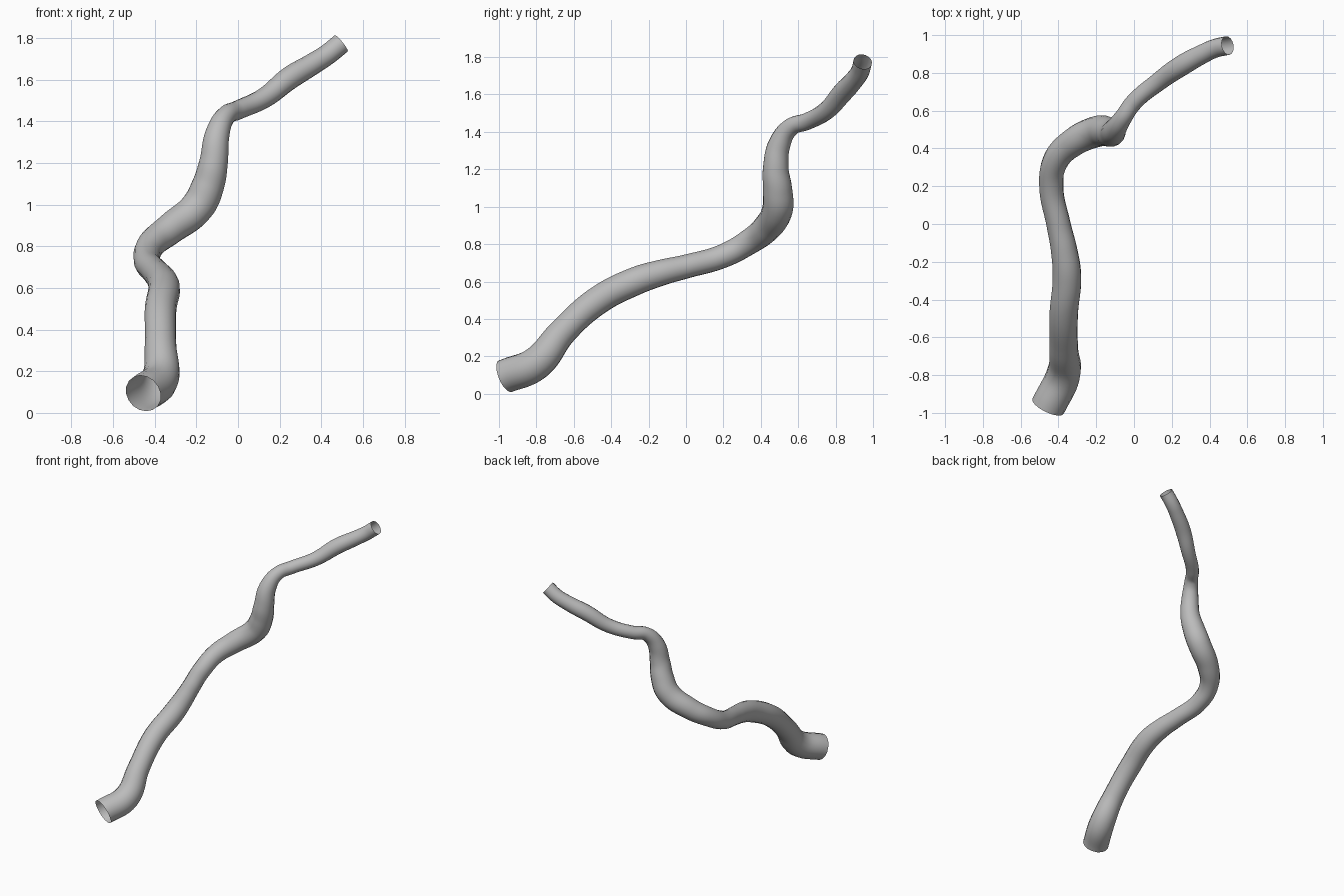
import bpy

cube = bpy.data.objects.get("Cube")
if cube:
    bpy.data.objects.remove(cube, do_unlink=True)

# Plain grey surface
grey = bpy.data.materials.new("plain grey")
grey.use_nodes = True
colour = (0.5, 0.5, 0.5, 1)
grey.diffuse_color = colour
grey.node_tree.nodes["Principled BSDF"].inputs["Base Color"].default_value = colour

# Centre line from the wide low end to the narrow high end: x, y, z, radius
path = [
    (-.455, -.965, .094, .092),
    (-.375, -.80, .163, .09),
    (-.372, -.66, .33, .076),
    (-.372, -.476, .495, .076),
    (-.355, -.275, .60, .076),
    (-.37, -.14, .645, .07),
    (-.40, 0, .68, .064),
    (-.438, .20, .737, .064),
    (-.415, .335, .81, .068),
    (-.325, .43, .885, .076),
    (-.195, .49, .99, .082),
    (-.145, .49, 1.09, .079),
    (-.118, .48, 1.20, .07),
    (-.10, .50, 1.335, .06),
    (-.06, .56, 1.425, .048),
    (.0, .645, 1.455, .046),
    (.126, .75, 1.513, .049),
    (.25, .837, 1.61, .055),
    (.357, .897, 1.675, .052),
    (.43, .93, 1.722, .05),
    (.496, .945, 1.775, .05),
]

# Open tapering tube swept along the centre line
curve = bpy.data.curves.new("tube", "CURVE")
curve.dimensions = "3D"
curve.bevel_depth = 1
curve.bevel_resolution = 6
curve.use_fill_caps = False
curve.resolution_u = 8
spline = curve.splines.new("BEZIER")
spline.radius_interpolation = "CARDINAL"
spline.bezier_points.add(len(path) - 1)
for point, (x, y, z, radius) in zip(spline.bezier_points, path):
    point.co = (x, y, z)
    point.radius = radius
    point.handle_left_type = point.handle_right_type = "AUTO"
curve.materials.append(grey)

tube = bpy.data.objects.new("tube", curve)
bpy.context.collection.objects.link(tube)

# Turn the sweep into a smooth mesh
bpy.ops.object.select_all(action="DESELECT")
tube.select_set(True)
bpy.context.view_layer.objects.active = tube
bpy.ops.object.convert(target="MESH")
bpy.ops.object.shade_smooth()
